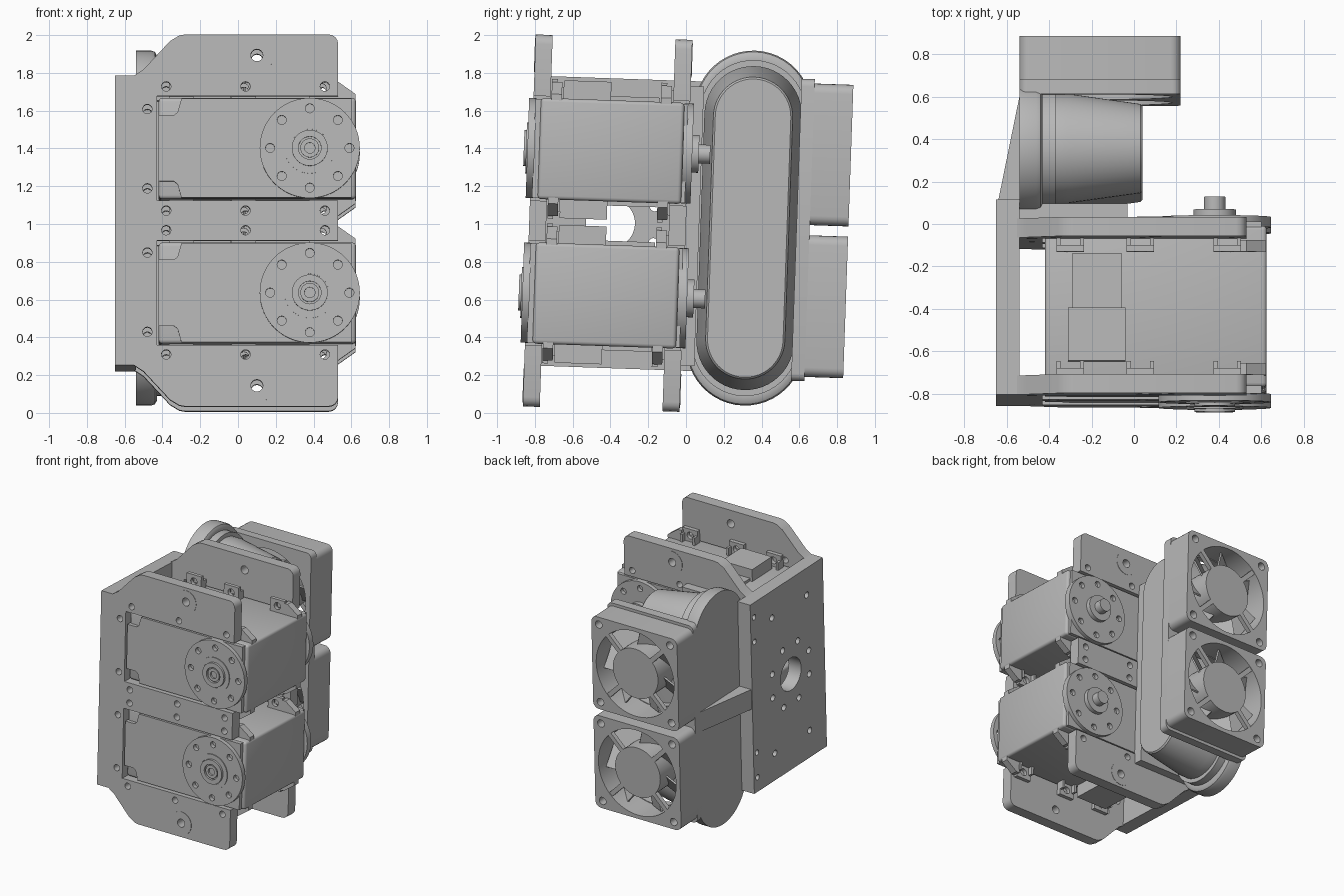
import bpy, bmesh
from math import sin, cos, pi, radians
from mathutils import Matrix, Vector

if "Cube" in bpy.data.objects:
    bpy.data.objects.remove(bpy.data.objects["Cube"])

grey = bpy.data.materials.new("plain grey")
grey.use_nodes = True
grey.diffuse_color = (0.48, 0.48, 0.48, 1)
grey.node_tree.nodes["Principled BSDF"].inputs["Base Color"].default_value = grey.diffuse_color

MID = 0.99                       # height of the mirror plane
SERVO_Z = (MID + 0.383, MID - 0.383)
FAN_Z = (MID + 0.402, MID - 0.402)
HORN_X = 0.38
# The whole assembly leans slightly backwards
TILT = Matrix.Translation((0, 0, 1)) @ Matrix.Rotation(radians(-2), 4, 'X') @ Matrix.Translation((0, 0, -1))
# Columns send profile (u, v, depth) to the model's axes
FACING_Y = Matrix(((1, 0, 0, 0), (0, 0, 1, 0), (0, 1, 0, 0), (0, 0, 0, 1)))
FACING_X = Matrix(((0, 0, 1, 0), (1, 0, 0, 0), (0, 1, 0, 0), (0, 0, 0, 1)))


def finish(name, bm, matrix=Matrix()):
    bmesh.ops.transform(bm, matrix=TILT @ matrix, verts=bm.verts)
    bmesh.ops.remove_doubles(bm, verts=bm.verts, dist=0.0001)
    bmesh.ops.recalc_face_normals(bm, faces=bm.faces)
    mesh = bpy.data.meshes.new(name)
    bm.to_mesh(mesh)
    bm.free()
    mesh.materials.clear()
    mesh.materials.append(grey)
    ob = bpy.data.objects.new(name, mesh)
    bpy.context.collection.objects.link(ob)
    bpy.ops.object.select_all(action='DESELECT')
    ob.select_set(True)
    bpy.context.view_layer.objects.active = ob
    bpy.ops.object.shade_smooth_by_angle(angle=radians(32))
    return ob


def sheet(name, loops, lo, hi, axis=FACING_Y):
    """Filled profile; loops after the first are holes. Spans lo..hi in depth."""
    curve = bpy.data.curves.new(name, 'CURVE')
    curve.dimensions, curve.fill_mode = '2D', 'BOTH'
    curve.extrude = (hi - lo) / 2
    for loop in loops:
        spline = curve.splines.new('POLY')
        spline.points.add(len(loop) - 1)
        for point, (u, v) in zip(spline.points, loop):
            point.co = (u, v, 0, 1)
        spline.use_cyclic_u = True
    temp = bpy.data.objects.new(name, curve)
    mesh = bpy.data.meshes.new_from_object(temp)
    bm = bmesh.new()
    bm.from_mesh(mesh)
    bpy.data.objects.remove(temp)
    bpy.data.meshes.remove(mesh)
    return finish(name, bm, axis @ Matrix.Translation((0, 0, (lo + hi) / 2)))


def circle(u, v, r, n=16):
    return [(u + r * cos(2 * pi * i / n), v + r * sin(2 * pi * i / n)) for i in range(n)]


def rect(u0, v0, u1, v1, r=0.0):
    if not r:
        return [(u0, v0), (u1, v0), (u1, v1), (u0, v1)]
    corners = ((u1 - r, v1 - r), (u0 + r, v1 - r), (u0 + r, v0 + r), (u1 - r, v0 + r))
    return [(cu + r * cos((k + i / 5) * pi / 2), cv + r * sin((k + i / 5) * pi / 2))
            for k, (cu, cv) in enumerate(corners) for i in range(6)]


def box(name, x, y, z, bevel=0.0):
    bm = bmesh.new()
    bmesh.ops.create_cube(bm, size=1)
    size = Matrix.Diagonal((x[1] - x[0], y[1] - y[0], z[1] - z[0], 1))
    if bevel:
        bmesh.ops.transform(bm, matrix=size, verts=bm.verts)
        bmesh.ops.bevel(bm, geom=bm.edges[:], offset=bevel, segments=3, profile=0.5, affect='EDGES')
        size = Matrix()
    return finish(name, bm, Matrix.Translation((sum(x) / 2, sum(y) / 2, sum(z) / 2)) @ size)


def mirrored(half):
    """Add the other half of an outline across the middle height."""
    full = half + [(x, -h) for x, h in reversed(half)]
    return [(x, MID + h) for x, h in full]


# Front and rear frame plates, with two slots open towards +x
half = [(-0.65, 0.767), (-0.55, 0.767), (-0.5, 0.8), (-0.36, 0.95), (-0.31, 0.98), (-0.28, 0.985)]
half += [(0.48 + 0.05 * sin(a * pi / 8), 0.935 + 0.05 * cos(a * pi / 8)) for a in range(5)]
half += [(0.53, 0.66), (-0.43, 0.66), (-0.43, 0.106), (0.53, 0.106)]
plate_holes = []
for s in (1, -1):
    for x in (-0.38, 0.04, 0.46):
        plate_holes += [circle(x, MID + s * h, 0.025) for h in (0.71, 0.052)]
    plate_holes += [circle(-0.48, MID + s * h, 0.025) for h in (0.59, 0.17)]
    plate_holes += [circle(-0.6, MID + s * h, 0.028) for h in (0.57, 0.38)]
    plate_holes.append(circle(0.1, MID + s * 0.875, 0.032))
for name, lo, hi, face in (("front_plate", -0.83, -0.74, -0.83), ("rear_plate", -0.09, 0.0, 0.0)):
    sheet(name, [mirrored(half)] + plate_holes, lo, hi)
    for s in (1, -1):
        z = MID + s * 0.875
        sheet(name + "_washer", [circle(0.1, z, 0.09, 32), circle(0.1, z, 0.032)], face - 0.003, face + 0.003)

# Side plate with a large central hole and bolt pattern
side_holes = [circle(-0.4, MID, 0.13, 40)]
side_holes += [circle(-0.4 + 0.25 * cos(a), MID + 0.25 * sin(a), 0.025)
               for a in (pi / 8 + k * pi / 4 for k in range(8))]
side_holes += [circle(-0.4 + dy, MID + dz, 0.025) for dy in (-0.22, 0.22) for dz in (-0.55, 0.55)]
side_holes += [circle(0.045, MID + dz, 0.022) for dz in (-0.65, -0.45, 0.45, 0.65)]
sheet("side_plate", [rect(-0.83, MID - 0.767, 0.09, MID + 0.767)] + side_holes, -0.65, -0.54, FACING_X)
box("rear_mount_strip", (-0.54, -0.03), (-0.005, 0.07), (0.25, 1.73))

# Servos, their horns and mounting lugs
for place, zc in zip(("upper", "lower"), SERVO_Z):
    box(place + "_servo_body", (-0.42, 0.625), (-0.79, -0.03), (zc - 0.268, zc + 0.268), 0.02)
    cap = [(-0.3, -0.262), (0.6, -0.262), (0.6, 0.262), (-0.3, 0.262),
           (-0.32, 0.19), (-0.34, 0.175), (-0.42, 0.175), (-0.42, -0.175), (-0.34, -0.175), (-0.32, -0.19)]
    cap = [(x, zc + h) for x, h in cap]
    sheet(place + "_servo_front_cap", [cap], -0.82, -0.78)
    sheet(place + "_servo_rear_cap", [cap], -0.04, -0.01)
    bolt_ring = [circle(HORN_X + 0.21 * cos(k * pi / 4), zc + 0.21 * sin(k * pi / 4), 0.024) for k in range(8)]
    horn = [circle(HORN_X, zc, 0.265, 64)] + bolt_ring
    for end, lo, hi in (("front", -0.853, -0.815), ("rear", -0.03, 0.02)):
        sheet(f"{place}_{end}_horn", horn, lo, hi)
    sheet(place + "_horn_ring", [circle(HORN_X, zc, 0.135, 40), circle(HORN_X, zc, 0.1, 40)], -0.86, -0.85)
    sheet(place + "_horn_hub", [circle(HORN_X, zc, 0.095, 40), circle(HORN_X, zc, 0.06, 32)], -0.872, -0.85)
    sheet(place + "_horn_screw", [circle(HORN_X, zc, 0.05, 32), circle(HORN_X, zc, 0.028)], -0.868, -0.85)
    sheet(place + "_rear_hub", [circle(HORN_X, zc, 0.1, 40)], 0.015, 0.055)
    sheet(place + "_rear_shaft", [circle(HORN_X, zc, 0.05, 32)], 0.05, 0.115)
    for s in (1, -1):
        for y in (-0.735, -0.155):
            for x in (-0.3, 0.03, 0.44):
                lug = [(x - 0.065, zc + s * 0.26), (x + 0.065, zc + s * 0.26),
                       (x + 0.065, zc + s * 0.37), (x - 0.065, zc + s * 0.37)]
                sheet(place + "_servo_lug", [lug, circle(x, zc + s * 0.318, 0.028)], y, y + 0.03)
                for dx in (-0.055, 0.055):
                    box(place + "_lug_rib", (x + dx - 0.01, x + dx + 0.01), (y, y + 0.065),
                        sorted((zc + s * 0.26, zc + s * 0.33)))
            corner = [(0.5, 0.25), (0.622, 0.25), (0.622, 0.29), (0.53, 0.355), (0.5, 0.355)]
            sheet(place + "_corner_lug", [[(x, zc + s * h) for x, h in corner]], y, y + 0.055)
        box(place + "_servo_connector", (-0.31, -0.04), (-0.67, -0.42), sorted((zc + s * 0.25, zc + s * 0.365)))
        box(place + "_servo_cable_cover", (-0.29, -0.06), (-0.43, -0.16), sorted((zc + s * 0.25, zc + s * 0.29)))

# Rounded duct: stepped flange against the side, then a tapering core
sections = [(-0.54, 0.31, 0.63), (-0.46, 0.31, 0.63), (-0.44, 0.303, 0.63), (-0.43, 0.285, 0.63),
            (-0.43, 0.28, 0.61), (-0.37, 0.28, 0.61), (-0.37, 0.258, 0.6), (-0.31, 0.258, 0.6),
            (0.03, 0.21, 0.59), (0.04, 0.2, 0.59)]
bm = bmesh.new()
rings = []
for x, r, straight in sections:
    angles = [k * pi / 24 for k in range(25)]
    ring = [(r * cos(a), straight + r * sin(a)) for a in angles]
    ring += [(-u, -v) for u, v in ring]
    rings.append([bm.verts.new((x, 0.335 + u, MID + v)) for u, v in ring])
for a, b in zip(rings, rings[1:]):
    for i in range(len(a)):
        j = (i + 1) % len(a)
        bm.faces.new((a[i], a[j], b[j], b[i]))
bm.faces.new(rings[0])
bm.faces.new(rings[-1])
finish("duct", bm)

# Wedge bracing the fan carrier to the side plate
bm = bmesh.new()
tri = [bm.verts.new((x, y, MID - 0.08)) for x, y in ((-0.645, 0.08), (-0.53, 0.08), (-0.53, 0.645))]
wedge = bmesh.ops.extrude_face_region(bm, geom=[bm.faces.new(tri)])
for v in wedge["geom"]:
    if isinstance(v, bmesh.types.BMVert):
        v.co.z += 0.16
finish("side_wedge", bm)

# Fan carrier plate and the two fans
FAN_X = -0.16
carrier = rect(FAN_X - 0.38, MID - 0.8, FAN_X + 0.38, MID + 0.8, 0.04)
sheet("fan_carrier", [carrier] + [circle(FAN_X, z, 0.34, 64) for z in FAN_Z], 0.585, 0.655)
for place, zc in zip(("upper", "lower"), FAN_Z):
    screws = [circle(FAN_X + a * 0.315, zc + b * 0.315, 0.03) for a in (-1, 1) for b in (-1, 1)]
    frame = rect(FAN_X - 0.38, zc - 0.375, FAN_X + 0.38, zc + 0.375, 0.05)
    sheet(place + "_fan_frame", [frame, circle(FAN_X, zc, 0.345, 64)] + screws, 0.65, 0.86)
    sheet(place + "_fan_hub", [circle(FAN_X, zc, 0.2, 48)], 0.64, 0.855)
    for k in range(4):
        a = pi / 4 + k * pi / 2
        d, n = Vector((cos(a), sin(a))), Vector((-sin(a), cos(a))) * 0.018
        c = Vector((FAN_X, zc))
        sheet(place + "_fan_strut", [[c + d * 0.18 - n, c + d * 0.355 - n, c + d * 0.355 + n, c + d * 0.18 + n]], 0.82, 0.855)
    for k in range(7):
        bm = bmesh.new()
        bmesh.ops.create_cube(bm, size=1, matrix=Matrix.Diagonal((0.17, 0.012, 0.19, 1)))
        spin = Matrix.Rotation(k * 2 * pi / 7, 4, 'Y')
        pitch = Matrix.Translation((0.25, 0, 0)) @ Matrix.Rotation(radians(35), 4, 'X')
        finish(place + "_fan_blade", bm, Matrix.Translation((FAN_X, 0.72, zc)) @ spin @ pitch)
